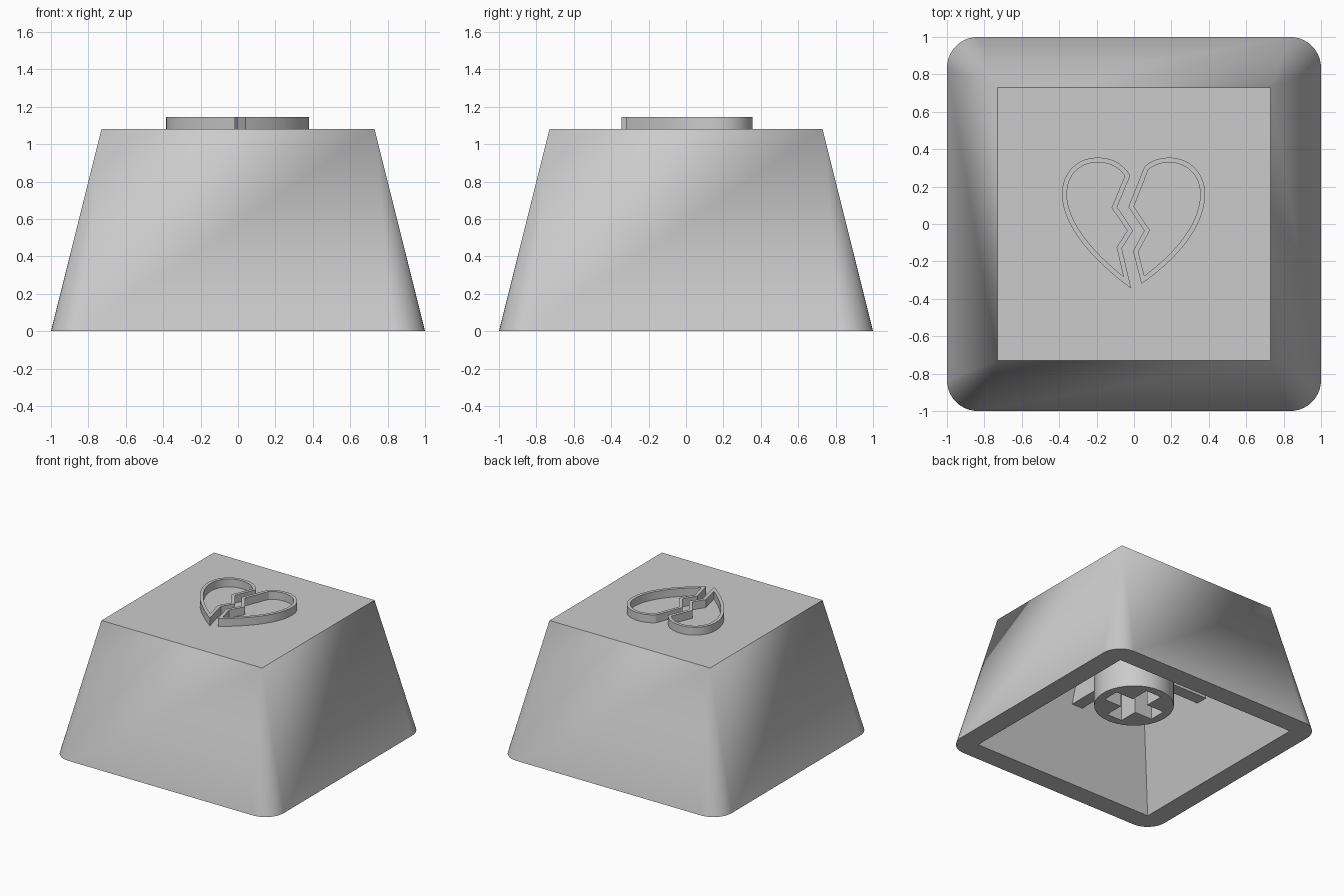
import bpy, bmesh, math
from mathutils import Vector
from mathutils.geometry import interpolate_bezier

cube = bpy.data.objects.get("Cube")
if cube:
    bpy.data.objects.remove(cube)

grey = bpy.data.materials.new("plastic_grey")
grey.use_nodes = True
GREY = (0.6, 0.6, 0.6, 1)
grey.diffuse_color = GREY
grey.node_tree.nodes["Principled BSDF"].inputs["Base Color"].default_value = GREY

TOP, CEILING = 1.08, 0.91


def finish(name, bm):
    """Turn a bmesh into a shaded object with the plastic material."""
    bmesh.ops.recalc_face_normals(bm, faces=bm.faces)
    mesh = bpy.data.meshes.new(name)
    bm.to_mesh(mesh)
    bm.free()
    mesh.materials.append(grey)
    obj = bpy.data.objects.new(name, mesh)
    bpy.context.collection.objects.link(obj)
    bpy.ops.object.select_all(action="DESELECT")
    obj.select_set(True)
    bpy.context.view_layer.objects.active = obj
    bpy.ops.object.shade_smooth_by_angle(angle=math.radians(30))
    obj.modifiers.new("flat_sides", "WEIGHTED_NORMAL").keep_sharp = True
    return obj


def square(bm, half, z):
    signs = ((1, 1), (-1, 1), (-1, -1), (1, -1))
    return [bm.verts.new((sx * half, sy * half, z)) for sx, sy in signs]


def skirt(bm, arcs, corners):
    """Join a rounded square to a sharp-cornered square."""
    for k in range(4):
        n = (k + 1) % 4
        for a, b in zip(arcs[k], arcs[k][1:]):
            bm.faces.new((a, b, corners[k]))
        bm.faces.new((arcs[k][-1], arcs[n][0], corners[n], corners[k]))


# Hollow tapered shell with rounded lower corners
bm = bmesh.new()
RADIUS, STEPS = 0.165, 10
arcs = []
for k in range(4):
    mid = math.radians(45 + 90 * k)
    cx = math.copysign(1 - RADIUS, math.cos(mid))
    cy = math.copysign(1 - RADIUS, math.sin(mid))
    angles = [math.radians(90 * (k + i / STEPS)) for i in range(STEPS + 1)]
    arcs.append([bm.verts.new((cx + RADIUS * math.cos(a),
                               cy + RADIUS * math.sin(a), 0)) for a in angles])
top = square(bm, 0.73, TOP)
rim = square(bm, 0.833, 0)
ceiling = square(bm, 0.565, CEILING)
skirt(bm, arcs, top)
skirt(bm, arcs, rim)
skirt(bm, [[v] for v in rim], ceiling)
bm.faces.new(top)
bm.faces.new(ceiling)
finish("cap_shell", bm)

# Round mounting stem with a cross-shaped socket
bm = bmesh.new()
SEGMENTS, STEM_R, STEM_Z = 48, 0.3, 0.28
ARM, SLOT = 0.23, 0.07
circle = [(STEM_R * math.cos(math.tau * i / SEGMENTS),
           STEM_R * math.sin(math.tau * i / SEGMENTS)) for i in range(SEGMENTS)]
cross = []
for k in range(4):
    c, s = round(math.cos(k * math.pi / 2)), round(math.sin(k * math.pi / 2))
    for x, y in ((ARM, -SLOT), (ARM, SLOT), (SLOT, SLOT)):
        cross.append((x * c - y * s, x * s + y * c))
edges = []
for outline in (circle, cross):
    low = [bm.verts.new((x, y, STEM_Z)) for x, y in outline]
    high = [bm.verts.new((x, y, CEILING)) for x, y in outline]
    for i in range(len(low)):
        j = (i + 1) % len(low)
        edges.append(bm.edges.new((low[i], low[j])))
        bm.faces.new((low[i], low[j], high[j], high[i]))
bmesh.ops.triangle_fill(bm, edges=edges, use_beauty=True, normal=(0, 0, -1))
finish("stem", bm)

# Four ribs between stem and walls
RIB_Z, RIB_IN, RIB_OUT, RIB_W = 0.57, 0.28, 0.68, 0.1
for name, dx, dy in (("left", 1, 0), ("right", -1, 0), ("back", 0, 1), ("front", 0, -1)):
    bm = bmesh.new()
    bmesh.ops.create_cube(bm, size=1)
    length, mid = RIB_OUT - RIB_IN, (RIB_OUT + RIB_IN) / 2
    size = Vector((length if dx else RIB_W, length if dy else RIB_W, CEILING - RIB_Z))
    bmesh.ops.scale(bm, vec=size, verts=bm.verts)
    bmesh.ops.translate(bm, vec=(dx * mid, dy * mid, (CEILING + RIB_Z) / 2), verts=bm.verts)
    finish("rib_" + name, bm)


def inset(points, width):
    """Offset a closed outline inward with mitred corners."""
    area = sum(p.cross(q) for p, q in zip(points, points[1:] + points[:1]))
    turn = 1 if area > 0 else -1
    result = []
    for i, p in enumerate(points):
        d1 = (p - points[i - 1]).normalized()
        d2 = (points[(i + 1) % len(points)] - p).normalized()
        n1, n2 = Vector((-d1.y, d1.x)) * turn, Vector((-d2.y, d2.x)) * turn
        result.append(p + (n1 + n2) * (width / (1 + n1.dot(n2))))
    return result


def heart_half(name, knots, zigzag):
    """Raised outline: a curved lobe closed by a jagged crack."""
    points = []
    for k0, h0, h1, k1 in knots:
        curve = interpolate_bezier(*(Vector((*p, 0)) for p in (k0, h0, h1, k1)), 16)
        points += [v.to_2d() for v in curve][1 if points else 0:]
    points += [Vector(p) for p in zigzag]
    bm = bmesh.new()
    loops = [[bm.verts.new((p.x, p.y, z)) for p in outline]
             for outline, z in ((points, TOP), (points, 1.145),
                                (inset(points, 0.026), 1.145), (inset(points, 0.026), TOP))]
    for a, b in zip(loops, loops[1:]):
        for i in range(len(a)):
            bm.faces.new((a[i - 1], a[i], b[i], b[i - 1]))
    finish(name, bm)


# Broken heart emblem in two halves
heart_half("heart_half_right", (
    ((-.02, .26), (-.06, .325), (-.12, .355), (-.195, .355)),
    ((-.195, .355), (-.31, .355), (-.385, .27), (-.385, .16)),
    ((-.385, .16), (-.385, -.02), (-.2, -.21), (-.015, -.345))),
    ((-.065, -.13), (-.005, -.035), (-.09, .09)))
heart_half("heart_half_left", (
    ((.055, .305), (.09, .34), (.14, .355), (.19, .355)),
    ((.19, .355), (.3, .355), (.38, .27), (.38, .16)),
    ((.38, .16), (.38, -.02), (.22, -.195), (.04, -.32))),
    ((-.005, -.145), (.055, -.035), (-.03, .09)))
